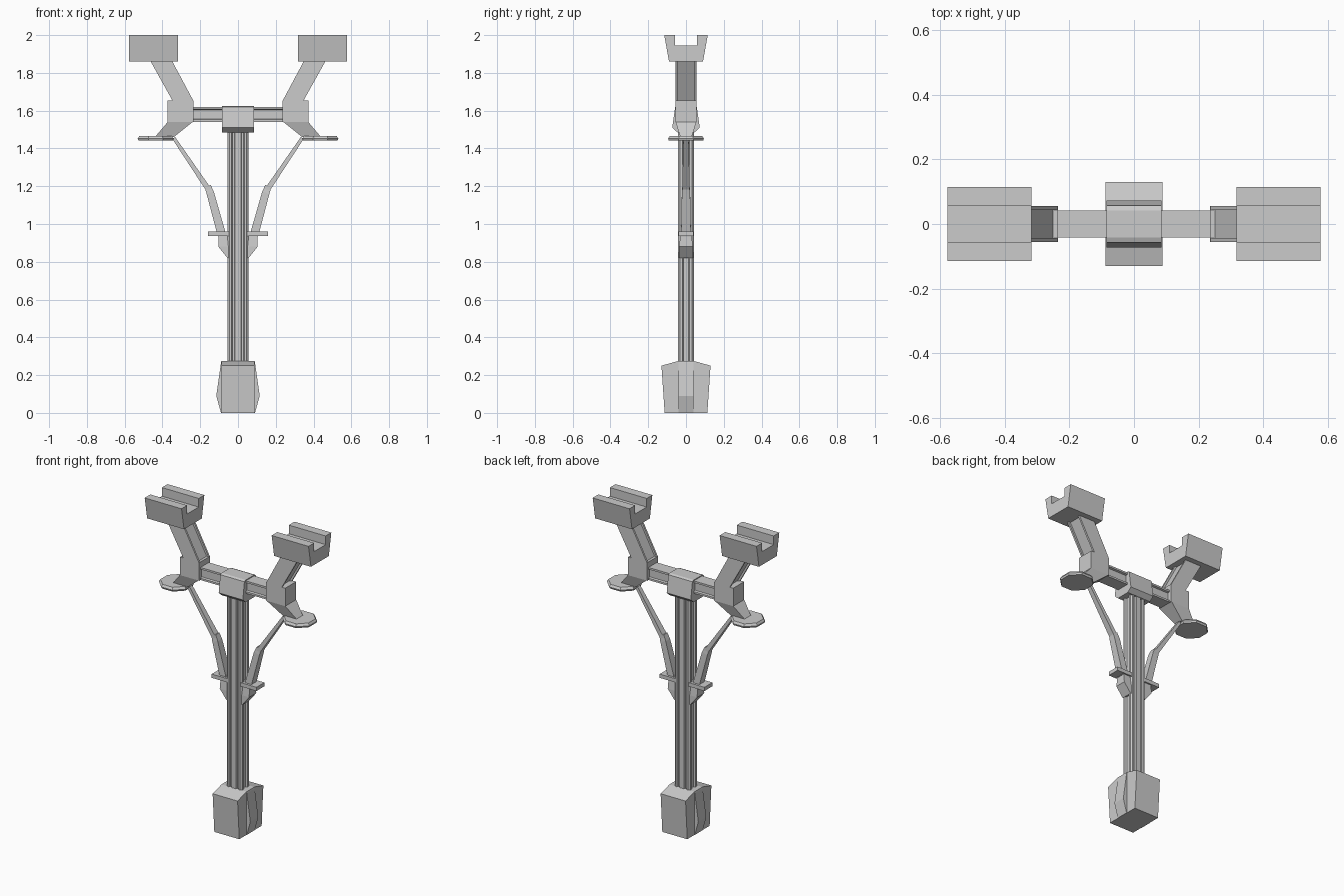
import bpy, bmesh
from mathutils import Vector

if "Cube" in bpy.data.objects:
    bpy.data.objects.remove(bpy.data.objects["Cube"])


def loft(name, rings, mirror=False):
    """Skin a list of equal-length point rings and cap both ends."""
    bm = bmesh.new()
    vs = [[bm.verts.new(p) for p in r] for r in rings]
    n = len(rings[0])
    for a, b in zip(vs, vs[1:]):
        for i in range(n):
            j = (i + 1) % n
            bm.faces.new((a[i], a[j], b[j], b[i]))
    bm.faces.new(vs[0])
    bm.faces.new(vs[-1])
    bmesh.ops.recalc_face_normals(bm, faces=bm.faces)
    me = bpy.data.meshes.new(name)
    bm.to_mesh(me)
    bm.free()
    ob = bpy.data.objects.new(name, me)
    bpy.context.collection.objects.link(ob)
    if mirror:
        ob.modifiers.new("mirror", 'MIRROR')
    return ob


def extrude_x(name, yz, x0, x1, mirror=False):
    return loft(name, [[(x, y, z) for y, z in yz] for x in (x0, x1)], mirror)


def rect(x0, x1, hy, z0, z1=None):
    """Ring spanning x0..x1 and +-hy, with its own height at each end."""
    z1 = z0 if z1 is None else z1
    return [(x0, -hy, z0), (x1, -hy, z1), (x1, hy, z1), (x0, hy, z0)]


def both_sides(half):
    """Complete a half outline (y >= 0, listed from bottom to top)."""
    return half + [(-y, z) for y, z in reversed(half)]


# Foot block with bulging cheeks
extrude_x("foot", both_sides([(0.113, 0), (0.13, 0.25), (0.04, 0.275)]), -0.088, 0.088)
loft("foot_cheek", [rect(0.0, 0.09, 0.04, 0.0), rect(0.0, 0.115, 0.04, 0.09),
                    rect(0.0, 0.09, 0.04, 0.265), rect(0.0, 0.088, 0.04, 0.275)], True)

# Fluted column
q = [(0.043, 0.012), (0.055, 0.018), (0.055, 0.032), (0.045, 0.042),
     (0.034, 0.042), (0.030, 0.031), (0.019, 0.031), (0.015, 0.042)]
outline = (q + [(-x, y) for x, y in reversed(q)] + [(-x, -y) for x, y in q]
           + [(x, -y) for x, y in reversed(q)])
loft("column", [[(x, y, z) for x, y in outline] for z in (0.27, 1.5)])

# Head clamp and grooved crossbeam
extrude_x("head_clamp", both_sides([(0.045, 1.485), (0.073, 1.51), (0.057, 1.62), (0.042, 1.626)]),
          -0.085, 0.085)
extrude_x("crossbeam", both_sides([(0.042, 1.54), (0.042, 1.552), (0.03, 1.556),
                                   (0.03, 1.604), (0.042, 1.608), (0.042, 1.62)]), -0.25, 0.25)

# Shoulder joint and the tapered leg going down to the disc
loft("shoulder", [rect(0.235, 0.372, 0.055, 1.54), rect(0.235, 0.372, 0.055, 1.655)], True)
loft("shoulder_leg", [rect(0.24, 0.372, 0.055, 1.54), rect(0.34, 0.44, 0.03, 1.46)], True)

# Slanted upper arm with recessed inner and outer faces
def arm_ring(x0, x1, z):
    h, g, d = 0.055, 0.043, 0.014
    return [(x, y, z) for x, y in (
        (x0, -h), (x1, -h), (x1, -g), (x1 - d, -g), (x1 - d, g), (x1, g),
        (x1, h), (x0, h), (x0, g), (x0 + d, g), (x0 + d, -g), (x0, -g))]

loft("upper_arm", [arm_ring(0.235, 0.345, 1.65), arm_ring(0.35, 0.465, 1.865)], True)

# Channelled cradle blocks
extrude_x("cradle", both_sides([(0.09, 1.86), (0.115, 2.0), (0.058, 2.0), (0.058, 1.945)]),
          0.318, 0.578, True)

# Octagonal discs
def octagon(r, z, cx=0.436):
    k = r * 0.41421
    return [(cx + x, y, z) for x, y in ((r, -k), (r, k), (k, r), (-k, r),
                                        (-r, k), (-r, -k), (-k, -r), (k, -r))]

loft("disc", [octagon(0.091, 1.441), octagon(0.095, 1.452), octagon(0.086, 1.466)], True)


# Braces: box sections swept along a path in the xz plane
def strut(name, stations):
    rings = []
    for i, (x, z, w, hy) in enumerate(stations):
        a, b = stations[max(i - 1, 0)], stations[min(i + 1, len(stations) - 1)]
        t = Vector((b[0] - a[0], b[1] - a[1])).normalized() * (w / 2)
        rings.append(rect(x - t.y, x + t.y, hy, z + t.x, z - t.x))
    return loft(name, rings, True)

strut("upper_brace", [(0.34, 1.455, 0.018, 0.014), (0.154, 1.18, 0.028, 0.02)])
strut("lower_brace", [(0.16, 1.2, 0.034, 0.018), (0.147, 1.165, 0.04, 0.022),
                      (0.085, 0.94, 0.045, 0.026)])
loft("brace_foot", [rect(0.045, 0.056, 0.036, 0.82), rect(0.045, 0.104, 0.036, 0.88),
                    rect(0.055, 0.102, 0.03, 0.94)], True)

# Collar plates at the foot of the braces
loft("collar_plate", [rect(0.045, 0.158, 0.04, 0.936), rect(0.045, 0.158, 0.04, 0.96)], True)
